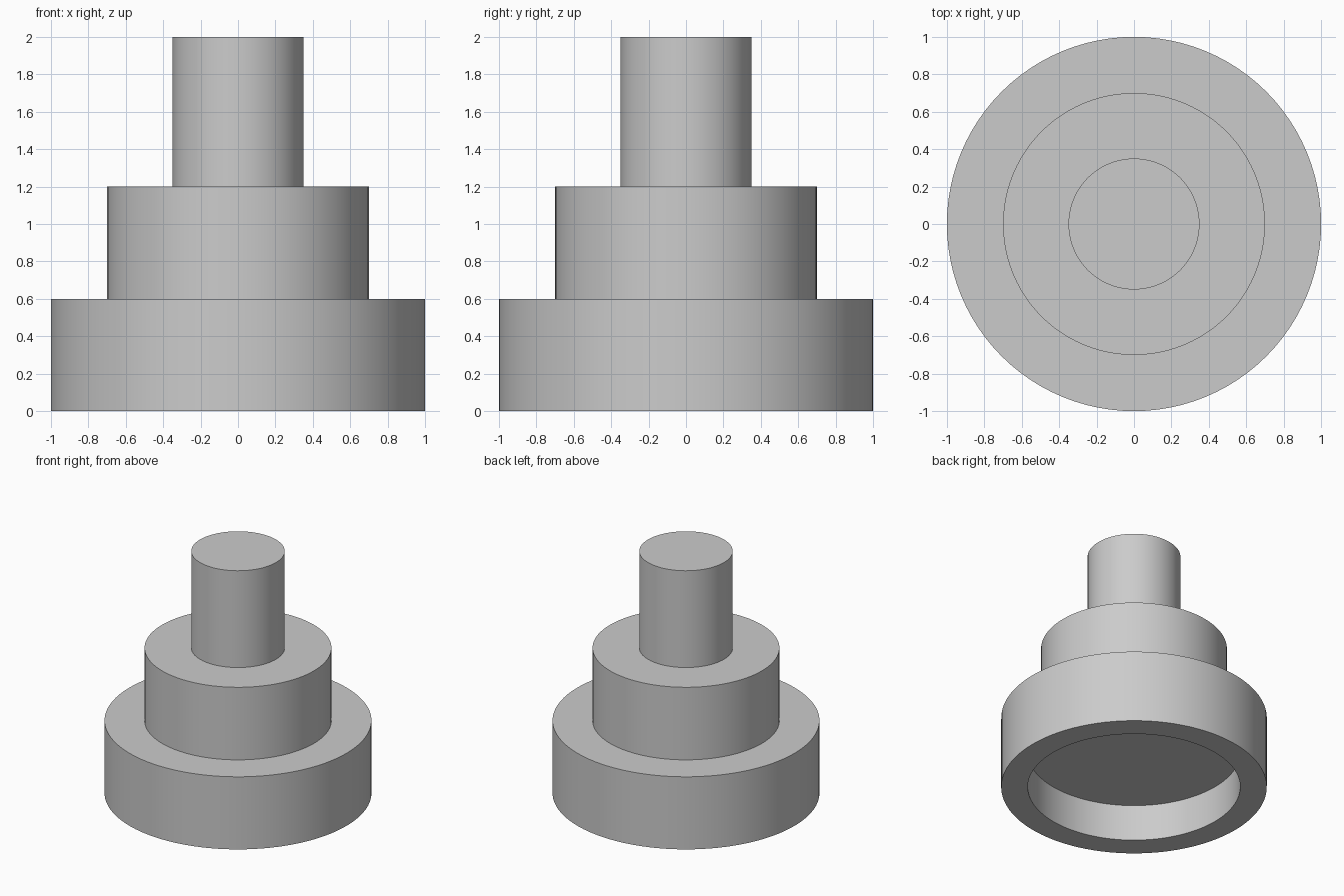
import bpy, bmesh, math

if "Cube" in bpy.data.objects:
    bpy.data.objects.remove(bpy.data.objects["Cube"])

SEGMENTS = 96

grey = bpy.data.materials.new("plain grey")
grey.diffuse_color = (0.6, 0.6, 0.6, 1)
grey.use_nodes = True
grey.node_tree.nodes["Principled BSDF"].inputs["Base Color"].default_value = grey.diffuse_color

# Half profile (radius, height): recess, base, middle step, post
profile = [(0, 0.3), (0.8, 0.3), (0.8, 0), (1, 0), (1, 0.6), (0.7, 0.6),
           (0.7, 1.2), (0.35, 1.2), (0.35, 2), (0, 2)]

bm = bmesh.new()
verts = [bm.verts.new((r, 0, z)) for r, z in profile]
edges = [bm.edges.new(pair) for pair in zip(verts, verts[1:])]

# Turn the profile around the vertical axis
bmesh.ops.spin(bm, geom=verts + edges, cent=(0, 0, 0), axis=(0, 0, 1),
               angle=math.tau, steps=SEGMENTS, use_merge=True)
bmesh.ops.remove_doubles(bm, verts=bm.verts, dist=1e-4)
bmesh.ops.recalc_face_normals(bm, faces=bm.faces)

mesh = bpy.data.meshes.new("stepped_pedestal")
bm.to_mesh(mesh)
bm.free()
mesh.materials.append(grey)

pedestal = bpy.data.objects.new("stepped_pedestal", mesh)
bpy.context.collection.objects.link(pedestal)
bpy.context.view_layer.objects.active = pedestal
pedestal.select_set(True)
bpy.ops.object.shade_smooth_by_angle(angle=math.radians(30))
